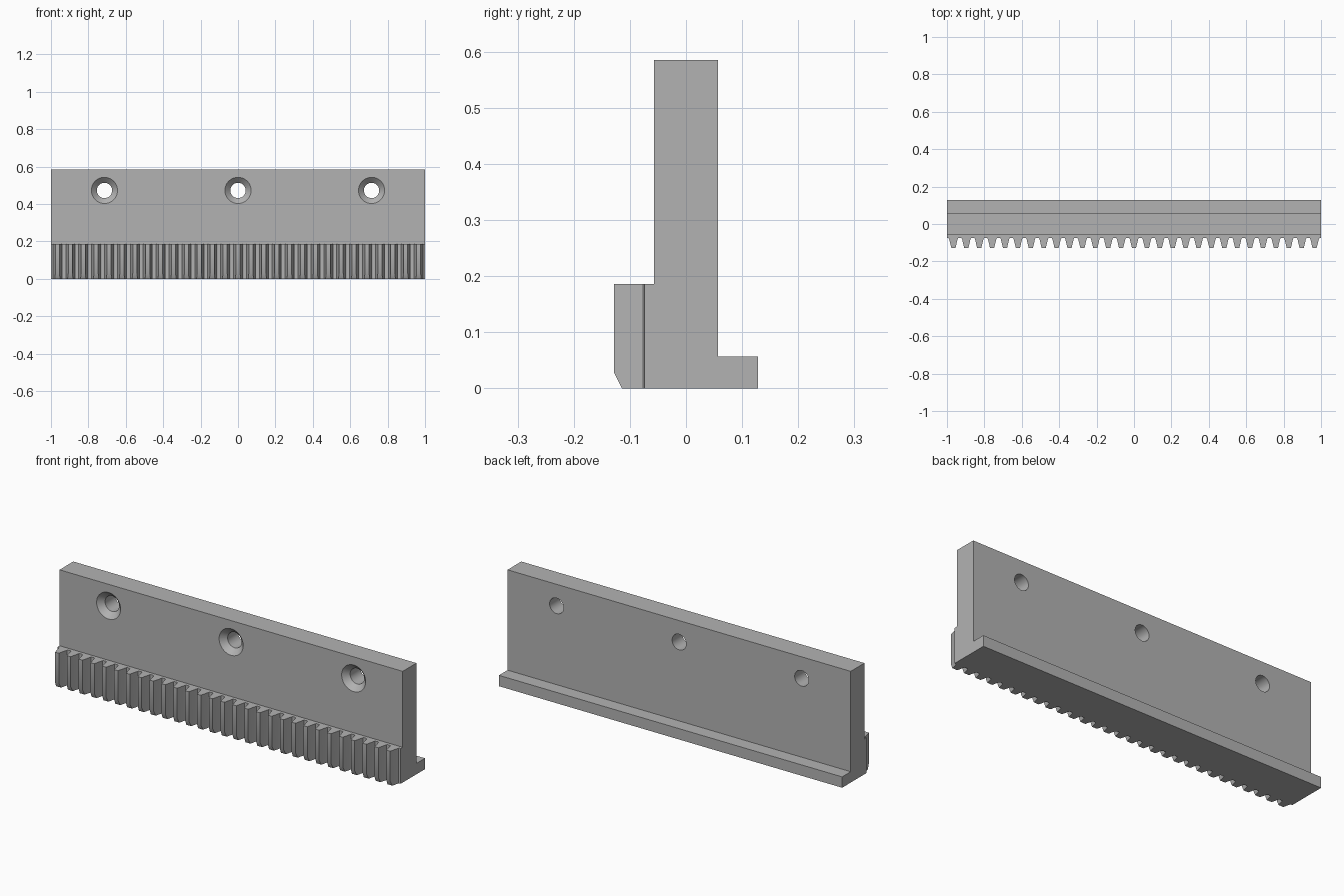
import bpy, bmesh, math

if "Cube" in bpy.data.objects:
    bpy.data.objects.remove(bpy.data.objects["Cube"])

TEETH = 29
PITCH = 2 / TEETH
TIP, ROOT = -0.1286, -0.074      # y of the tooth tips and of the gap floors
FRONT, BACK = -0.0571, 0.0571    # faces of the upright plate

steel = bpy.data.materials.new("grey steel")
steel.use_nodes = True
grey = (0.45, 0.45, 0.45, 1)
steel.diffuse_color = grey
steel.node_tree.nodes["Principled BSDF"].inputs["Base Color"].default_value = grey


def add_prism(bm, points, offset):
    """Extrude a closed outline of 3D points along an offset."""
    a = [bm.verts.new(p) for p in points]
    b = [bm.verts.new([c + d for c, d in zip(p, offset)]) for p in points]
    bm.faces.new(a)
    bm.faces.new(b[::-1])
    n = len(a)
    for i in range(n):
        j = (i + 1) % n
        bm.faces.new((a[j], a[i], b[i], b[j]))


def finish(bm, name):
    bmesh.ops.recalc_face_normals(bm, faces=bm.faces)
    mesh = bpy.data.meshes.new(name)
    bm.to_mesh(mesh)
    bm.free()
    mesh.materials.append(steel)
    ob = bpy.data.objects.new(name, mesh)
    bpy.context.collection.objects.link(ob)
    return ob


# Bar: stepped cross-section with a chamfered lower front edge
section = [(-0.1143, 0), (0.1286, 0), (0.1286, 0.0571), (BACK, 0.0571),
           (BACK, 0.5857), (FRONT, 0.5857), (FRONT, 0.1857),
           (TIP, 0.1857), (TIP, 0.0286)]
bm = bmesh.new()
add_prism(bm, [(-1, y, z) for y, z in section], (2, 0, 0))
bar = finish(bm, "toothed_rack_bar")

# Tooth gaps: tapered slots with a rounded floor
half = [(0.0275, TIP - 0.01), (0.0235, TIP), (0.0125, ROOT - 0.009),
        (0.0105, ROOT - 0.003), (0.006, ROOT)]
gap = half + [(-x, y) for x, y in reversed(half)]
bm = bmesh.new()
for i in range(TEETH + 1):
    cx = -1 + i * PITCH
    add_prism(bm, [(cx + x, y, -0.05) for x, y in gap], (0, 0, 0.3))
gaps = finish(bm, "tooth_gap_cutter")

# Screw holes: through bore with a conical countersink at the front
rings = [(FRONT - 0.01, 0.08), (FRONT + 0.029, 0.041), (BACK + 0.02, 0.041)]
SIDES = 48
bm = bmesh.new()
for cx in (-0.714, 0, 0.714):
    loops = []
    for y, r in rings:
        angles = [2 * math.pi * k / SIDES for k in range(SIDES)]
        loops.append([bm.verts.new((cx + r * math.cos(t), y, 0.4725 + r * math.sin(t)))
                      for t in angles])
    bm.faces.new(loops[0])
    bm.faces.new(loops[-1][::-1])
    for a, b in zip(loops, loops[1:]):
        for k in range(SIDES):
            m = (k + 1) % SIDES
            bm.faces.new((a[m], a[k], b[k], b[m]))
holes = finish(bm, "screw_hole_cutter")

# Cut the bar, then apply and remove the cutters
bpy.context.view_layer.objects.active = bar
bar.select_set(True)
for cutter in (gaps, holes):
    cutter.hide_render = True
    mod = bar.modifiers.new(cutter.name, 'BOOLEAN')
    mod.operation = 'DIFFERENCE'
    mod.solver = 'EXACT'
    mod.object = cutter
    bpy.ops.object.modifier_apply(modifier=mod.name)
    bpy.data.objects.remove(cutter)

bpy.ops.object.shade_smooth_by_angle(angle=math.radians(30))
